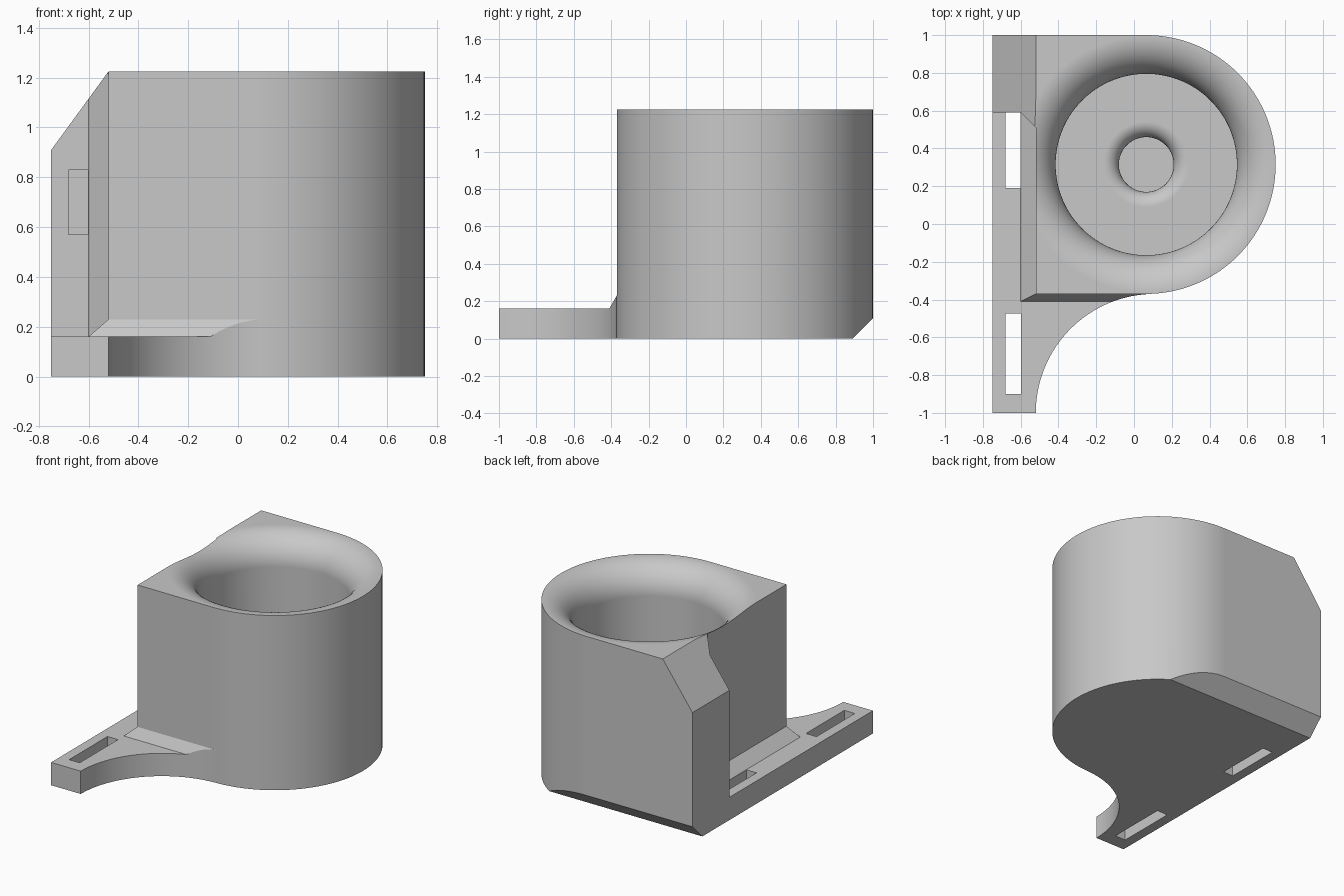
import bpy, bmesh
from math import sin, cos, pi, radians
from mathutils import Vector

if "Cube" in bpy.data.objects:
    bpy.data.objects.remove(bpy.data.objects["Cube"])

SEG = 128
CX, CY, R_OUT, HEIGHT = 0.065, 0.315, 0.685, 1.225

grey = bpy.data.materials.new("light grey")
grey.use_nodes = True
colour = (0.58, 0.58, 0.58, 1)
grey.diffuse_color = colour
grey.node_tree.nodes["Principled BSDF"].inputs["Base Color"].default_value = colour


def finish(name, bm):
    bmesh.ops.recalc_face_normals(bm, faces=bm.faces)
    mesh = bpy.data.meshes.new(name)
    bm.to_mesh(mesh)
    bm.free()
    mesh.materials.append(grey)
    obj = bpy.data.objects.new(name, mesh)
    bpy.context.scene.collection.objects.link(obj)
    return obj


def prism(name, outline, low, high, axis="z"):
    """Extrude a 2D outline between two levels along an axis."""
    place = {"x": lambda a, b, t: (t, a, b),
             "y": lambda a, b, t: (a, t, b),
             "z": lambda a, b, t: (a, b, t)}[axis]
    bm = bmesh.new()
    face = bm.faces.new([bm.verts.new(place(a, b, low)) for a, b in outline])
    out = bmesh.ops.extrude_face_region(bm, geom=[face])
    moved = [v for v in out["geom"] if isinstance(v, bmesh.types.BMVert)]
    bmesh.ops.translate(bm, verts=moved, vec=Vector(place(0, 0, high - low)))
    return finish(name, bm)


def box(name, x0, x1, y0, y1, z0, z1):
    return prism(name, [(x0, y0), (x1, y0), (x1, y1), (x0, y1)], z0, z1)


def arc(cx, cy, r, start, end, n):
    return [(cx + r * cos(radians(start + (end - start) * i / n)),
             cy + r * sin(radians(start + (end - start) * i / n))) for i in range(n + 1)]


def lathe(name, profile):
    """Spin a closed (radius, z) profile about the cup axis."""
    bm = bmesh.new()
    verts = [bm.verts.new((CX + r, CY, z)) for r, z in profile]
    edges = [bm.edges.new(pair) for pair in zip(verts, verts[1:])]
    bmesh.ops.spin(bm, geom=verts + edges, cent=(CX, CY, 0), axis=(0, 0, 1),
                   angle=2 * pi, steps=SEG, use_merge=True)
    bmesh.ops.remove_doubles(bm, verts=bm.verts, dist=1e-5)
    return finish(name, bm)


def combine(target, other, operation):
    mod = target.modifiers.new("combine", "BOOLEAN")
    mod.object, mod.operation, mod.solver = other, operation, "EXACT"
    bpy.context.view_layer.objects.active = target
    bpy.ops.object.modifier_apply(modifier=mod.name)
    bpy.data.objects.remove(other)


# Mounting plate
holder = box("cup_holder", -0.75, 0.08, -1, 0.9, 0, 0.16)

# Sloped skirt where the body meets the plate
bm = bmesh.new()
for x, y, z in [(-0.6, -0.41, 0.1), (-0.6, -0.41, 0.16), (-0.52, -0.37, 0.23)]:
    for px in (x, 0.08):
        for py in (y, 0.7):
            bm.verts.new((px, py, z))
bmesh.ops.convex_hull(bm, input=bm.verts)
combine(holder, finish("skirt", bm), "UNION")

# Concave sweep on the plate's front edge
combine(holder, prism("sweep_cutter", arc(0.11, -1, 0.63, 0, 360, SEG)[:-1], -0.5, 0.5),
        "DIFFERENCE")

# D-shaped body
combine(holder, prism("body", [(-0.52, CY + R_OUT), (-0.52, CY - R_OUT)]
                      + arc(CX, CY, R_OUT, -90, 90, SEG // 2), 0, HEIGHT), "UNION")

# Rear block with its angled corner and sloping top
block = prism("rear_block", [(-0.75, 1), (-0.75, 0.59), (-0.6, 0.59), (-0.52, 0.51),
                             (-0.45, 0.51), (-0.45, 1)], 0, HEIGHT)
combine(block, prism("slope_cutter", [(-0.823, 0.81), (-0.447, 1.325), (-0.9, 1.4)],
                     0.3, 1.2, "y"), "DIFFERENCE")
combine(holder, block, "UNION")

# Cup with rounded mouth and a small rounded pit in its floor
floor, pit, mouth, lip = 0.23, 0.08, 0.2, 0.08
profile = [(0, pit), (0.145, pit)]
profile += arc(0.145 + lip, floor - lip, lip, 180, 90, 8)
profile += [(0.48, floor)]
profile += arc(0.48 + mouth, HEIGHT - mouth, mouth, 180, 90, 16)
profile += [(0.48 + mouth, 1.4), (0, 1.4)]
combine(holder, lathe("cup_cutter", profile), "DIFFERENCE")

# Bevel along the lower back edge
combine(holder, prism("bevel_cutter", [(0.79, -0.1), (1.1, 0.21), (1.1, -0.1)],
                      -1, 1, "x"), "DIFFERENCE")

# Strap slots through the plate and the pocket in the block
for limits in [(-0.68, -0.598, -0.9, -0.475, -0.1, 0.3),
               (-0.68, -0.602, 0.19, 0.59, -0.1, 0.3),
               (-0.68, -0.602, 0.55, 0.75, 0.57, 0.83)]:
    combine(holder, box("slot_cutter", *limits), "DIFFERENCE")

# Smooth curves, crisp edges
bpy.ops.object.select_all(action="DESELECT")
holder.select_set(True)
bpy.context.view_layer.objects.active = holder
bpy.ops.object.shade_smooth_by_angle(angle=radians(25))
weighted = holder.modifiers.new("even shading", "WEIGHTED_NORMAL")
weighted.keep_sharp = True
